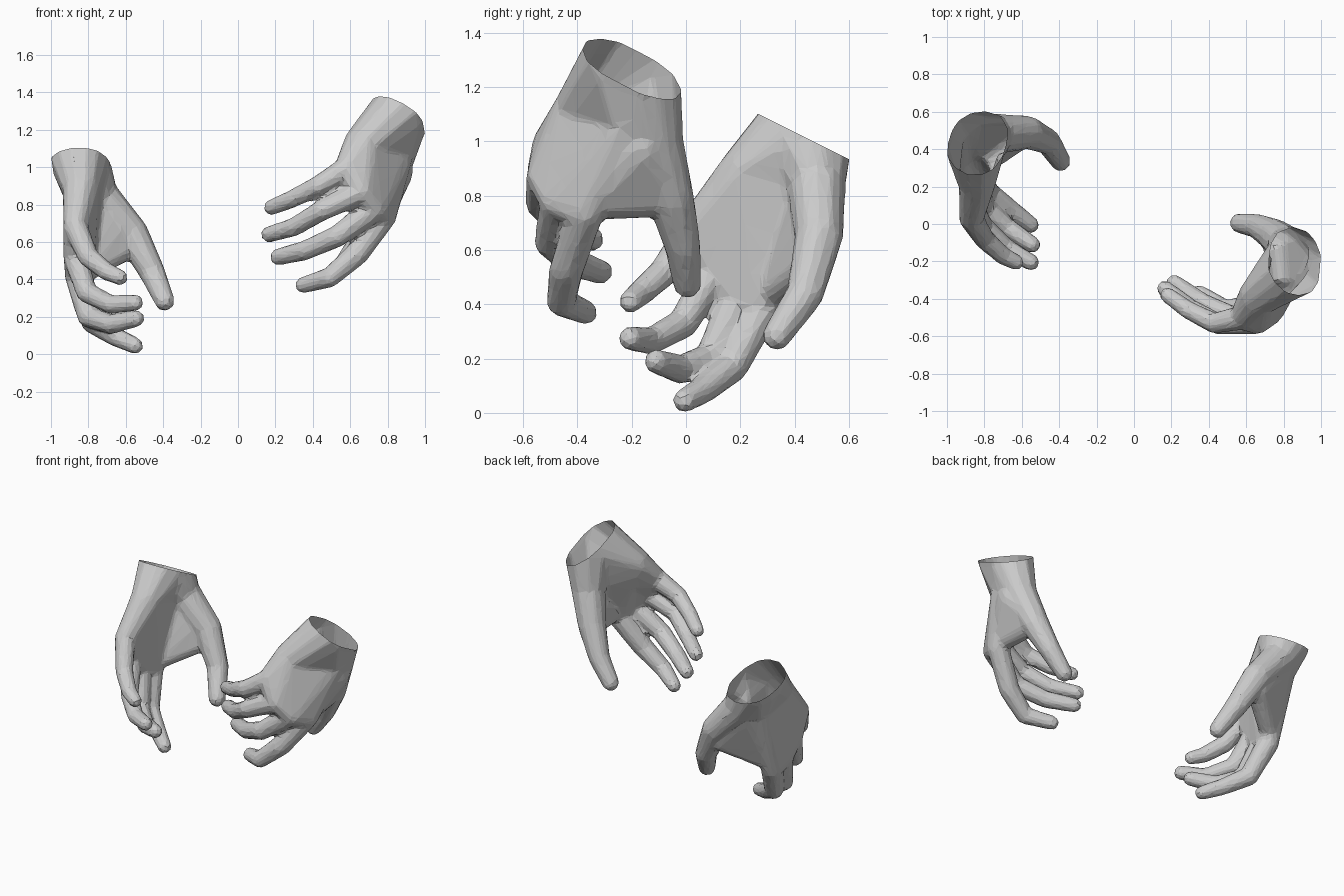
import bpy, bmesh
from itertools import combinations
from mathutils import Vector
from mathutils.geometry import intersect_point_line

if "Cube" in bpy.data.objects:
    bpy.data.objects.remove(bpy.data.objects["Cube"])

# unit ball directions used to thicken every joint
ball_bm = bmesh.new()
bmesh.ops.create_icosphere(ball_bm, subdivisions=2, radius=1.0)
BALL = [v.co.copy() for v in ball_bm.verts]
ball_bm.free()


def hull(target, bones, joints):
    """Add the convex skin around joints given as (x, y, z, radius)."""
    bones += combinations(joints, 2)
    bm = bmesh.new()
    for x, y, z, r in joints:
        for d in BALL:
            bm.verts.new(Vector((x, y, z)) + d * r)
    bmesh.ops.convex_hull(bm, input=bm.verts[:])
    bmesh.ops.delete(bm, geom=[v for v in bm.verts if not v.link_faces], context='VERTS')
    bmesh.ops.recalc_face_normals(bm, faces=bm.faces[:])
    tmp = bpy.data.meshes.new("tmp")
    bm.to_mesh(tmp)
    bm.free()
    target.from_mesh(tmp)
    bpy.data.meshes.remove(tmp)


def buried(p, bones):
    """True where a point lies deep inside the flesh."""
    for a, b in bones:
        q, t = intersect_point_line(p, a[:3], b[:3])
        t = min(max(t, 0.0), 1.0)
        q = Vector(a[:3]).lerp(Vector(b[:3]), t)
        if (p - q).length < a[3] + (b[3] - a[3]) * t - 0.035:
            return True
    return False


def hand(name, wrist, normal, spread, wrist_r, heels, thumb, web, fingers):
    bm, bones = bmesh.new(), []
    wrist, normal, spread = Vector(wrist), Vector(normal).normalized(), Vector(spread)
    ring = [[(*(wrist + spread * s + normal * h), wrist_r) for s in (-1, 1)] for h in (0.0, 0.22)]
    # forearm stump, heel of the hand and ball of the thumb
    hull(bm, bones, ring[0] + ring[1])
    hull(bm, bones, ring[0] + heels)
    hull(bm, bones, ring[0] + [heels[1], thumb[0]])
    # palm, one wedge per pair of knuckles
    knuckles = [f[0] for f in fingers]
    for a, b in zip(knuckles, knuckles[1:]):
        hull(bm, bones, heels + [a, b])
    # fingers, thumb and the web between thumb and palm
    for f in fingers + [[heels[1]] + thumb]:
        for a, b in zip(f, f[1:]):
            hull(bm, bones, [a, b])
    hull(bm, bones, web)

    mesh = bpy.data.meshes.new(name)
    bm.to_mesh(mesh)
    bm.free()
    ob = bpy.data.objects.new(name, mesh)
    bpy.context.collection.objects.link(ob)

    # fuse into one skin, soften, then reduce to facets
    m = ob.modifiers.new("fuse", 'REMESH')
    m.mode = 'VOXEL'
    m.voxel_size = 0.012
    m = ob.modifiers.new("soften", 'SMOOTH')
    m.iterations = 6
    m = ob.modifiers.new("facets", 'DECIMATE')
    m.ratio = 0.06
    dg = bpy.context.evaluated_depsgraph_get()
    baked = bpy.data.meshes.new_from_object(ob.evaluated_get(dg))
    ob.modifiers.clear()

    # clear any inner walls and cut the wrist open
    bm = bmesh.new()
    bm.from_mesh(baked)
    bmesh.ops.delete(bm, geom=[v for v in bm.verts if buried(v.co, bones)], context='VERTS')
    bmesh.ops.bisect_plane(bm, geom=bm.verts[:] + bm.edges[:] + bm.faces[:],
                           plane_co=wrist, plane_no=normal, clear_outer=True)
    for f in bm.faces:
        f.smooth = False
    bm.to_mesh(baked)
    bm.free()
    ob.data = baked
    baked.name = name


# each finger: knuckle, middle joint, end joint, tip (little finger first)
hand("left_side_hand",
     wrist=(-0.84, 0.43, 1.02), normal=(0, 0.45, 0.9), spread=(0.01, 0.03, -0.015), wrist_r=0.154,
     heels=[(-0.84, 0.22, 0.89, 0.1), (-0.82, 0.42, 0.83, 0.1)],
     thumb=[(-0.75, 0.48, 0.85, 0.11), (-0.57, 0.49, 0.65, 0.09),
            (-0.46, 0.44, 0.44, 0.07), (-0.392, 0.335, 0.285, 0.055)],
     web=[(-0.79, 0.45, 0.80, 0.09), (-0.84, 0.30, 0.43, 0.06), (-0.59, 0.475, 0.57, 0.065),
          (-0.64, 0.48, 0.70, 0.08)],
     fingers=[
         [(-0.87, 0.03, 0.68, 0.066), (-0.80, -0.08, 0.52, 0.056), (-0.70, -0.17, 0.44, 0.049), (-0.63, -0.205, 0.41, 0.043)],
         [(-0.87, 0.10, 0.52, 0.066), (-0.81, -0.01, 0.33, 0.057), (-0.68, -0.13, 0.265, 0.051), (-0.55, -0.205, 0.275, 0.045)],
         [(-0.86, 0.19, 0.42, 0.068), (-0.80, 0.09, 0.20, 0.060), (-0.68, -0.02, 0.16, 0.054), (-0.545, -0.11, 0.19, 0.046)],
         [(-0.84, 0.28, 0.38, 0.070), (-0.78, 0.17, 0.17, 0.060), (-0.65, 0.07, 0.09, 0.052), (-0.55, -0.005, 0.045, 0.045)],
     ])

hand("right_side_hand",
     wrist=(0.86, -0.205, 1.27), normal=(0.55, 0.47, 1.0), spread=(0.0, 0.032, -0.025), wrist_r=0.156,
     heels=[(0.67, -0.38, 1.115, 0.11), (0.83, -0.20, 1.07, 0.115)],
     thumb=[(0.82, -0.12, 1.01, 0.11), (0.75, -0.06, 0.80, 0.09),
            (0.66, -0.012, 0.61, 0.067), (0.565, 0.005, 0.475, 0.054)],
     web=[(0.85, -0.16, 0.98, 0.09), (0.78, -0.35, 0.775, 0.065), (0.755, -0.09, 0.79, 0.07),
          (0.79, -0.09, 0.88, 0.085)],
     fingers=[
         [(0.58, -0.50, 0.99, 0.068), (0.43, -0.53, 0.90, 0.056), (0.29, -0.46, 0.83, 0.049), (0.18, -0.38, 0.785, 0.043)],
         [(0.66, -0.52, 0.87, 0.069), (0.45, -0.535, 0.77, 0.057), (0.30, -0.45, 0.68, 0.051), (0.165, -0.345, 0.64, 0.045)],
         [(0.73, -0.47, 0.78, 0.070), (0.53, -0.50, 0.63, 0.060), (0.36, -0.42, 0.555, 0.054), (0.215, -0.315, 0.52, 0.046)],
         [(0.78, -0.37, 0.74, 0.070), (0.63, -0.44, 0.53, 0.065), (0.49, -0.46, 0.41, 0.055), (0.35, -0.37, 0.37, 0.045)],
     ])
